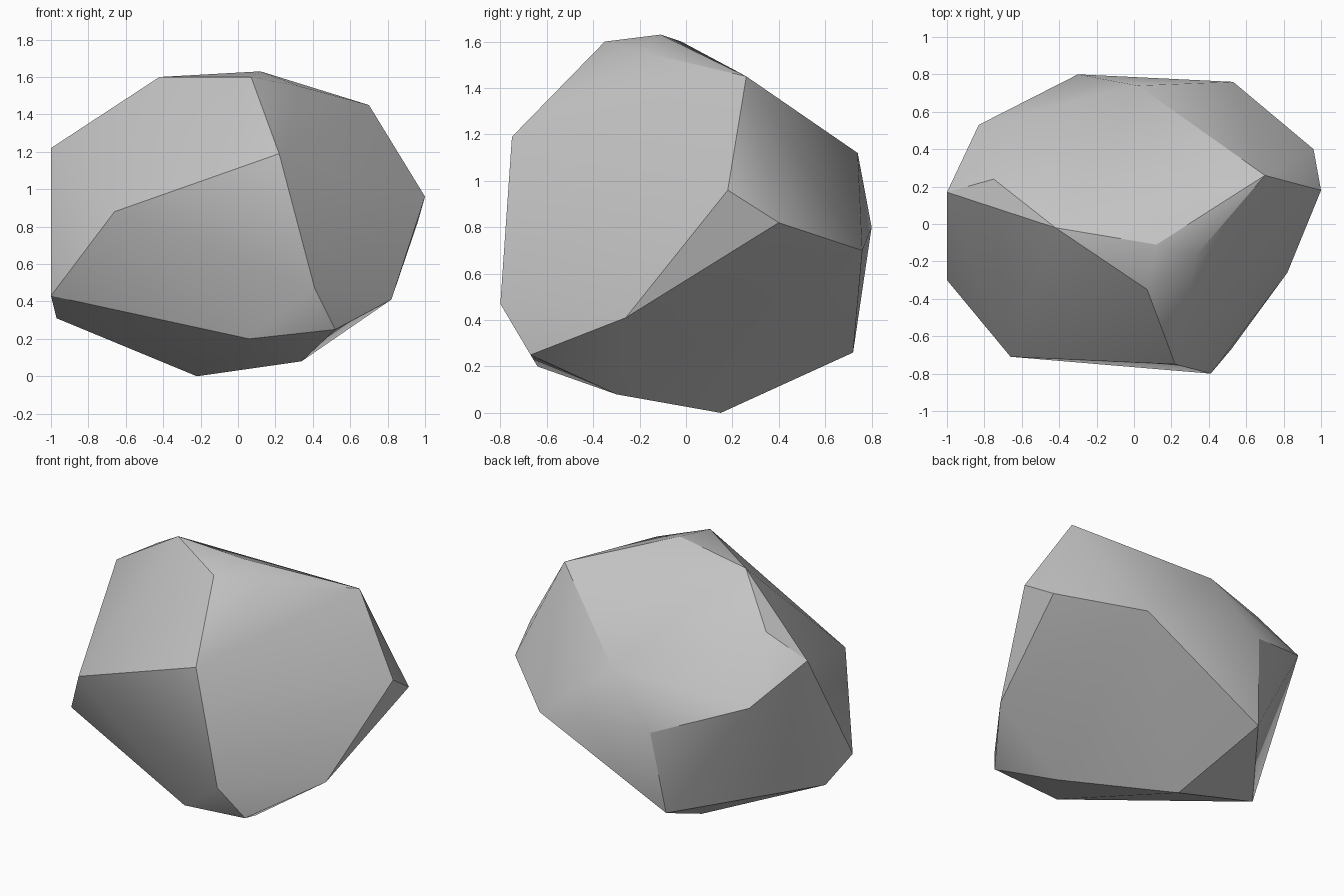
import bpy
import bmesh
import math

default_cube = bpy.data.objects.get("Cube")
if default_cube:
    bpy.data.objects.remove(default_cube, do_unlink=True)


def flat_material(name, colour):
    material = bpy.data.materials.new(name)
    material.use_nodes = True
    material.diffuse_color = colour
    shader = material.node_tree.nodes["Principled BSDF"]
    shader.inputs["Base Color"].default_value = colour
    shader.inputs["Roughness"].default_value = 0.9
    return material


def chiselled_stone(name, corner_rings, material):
    """Wrap a tight faceted skin around the corner points of a stone."""
    bm = bmesh.new()
    for ring in corner_rings:
        for corner in ring:
            bm.verts.new(corner)
    hull = bmesh.ops.convex_hull(bm, input=bm.verts)
    leftovers = {v for v in hull["geom_interior"] + hull["geom_unused"]
                 if isinstance(v, bmesh.types.BMVert)}
    bmesh.ops.delete(bm, geom=list(leftovers), context="VERTS")
    bmesh.ops.recalc_face_normals(bm, faces=bm.faces)
    mesh = bpy.data.meshes.new(name)
    bm.to_mesh(mesh)
    bm.free()
    mesh.materials.append(material)
    stone = bpy.data.objects.new(name, mesh)
    bpy.context.collection.objects.link(stone)
    return stone


# Corners of the tilted underside
underside = [(-.22, .15, 0), (.34, -.3, .08), (.06, -.64, .2),
             (.52, -.67, .25), (-.36, .72, .26), (-.97, -.06, .31)]

# Corners around the widest part
waist = [(-1, -.3, .43), (.41, -.8, .47), (.82, -.26, .41),
         (.53, .76, .7), (.96, .4, .82), (-.3, .8, .8),
         (-.66, -.71, .88), (1, .18, .96)]

# Corners of the shoulder below the crown
shoulder = [(-.83, .53, 1), (.02, .74, 1.12), (.22, -.75, 1.19),
            (-1, .17, 1.22), (-.75, .24, 1.37), (.7, .26, 1.45)]

# Corners of the sloping crown
crown = [(.33, -.17, 1.55), (-.42, -.02, 1.6),
         (.07, -.35, 1.6), (.12, -.11, 1.63)]

stone_grey = flat_material("stone_grey", (.55, .55, .55, 1))
rock = chiselled_stone("rock", [underside, waist, shoulder, crown], stone_grey)

# Soft shading inside broad facets, crisp ridges between them
bpy.ops.object.select_all(action="DESELECT")
rock.select_set(True)
bpy.context.view_layer.objects.active = rock
bpy.ops.object.shade_smooth_by_angle(angle=math.radians(30))
